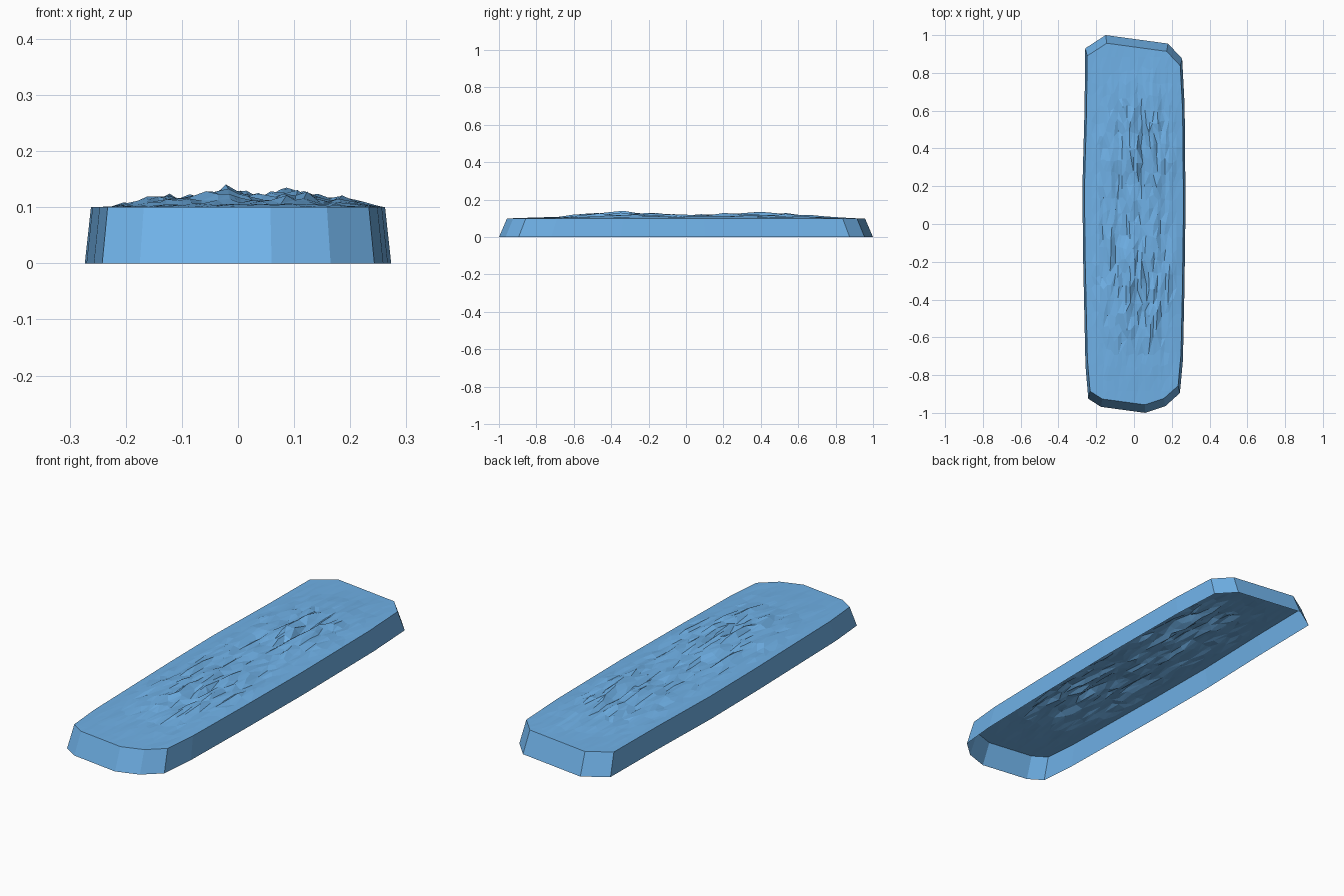
import bpy, bmesh, math, random
from mathutils import Vector, noise

if "Cube" in bpy.data.objects:
    bpy.data.objects.remove(bpy.data.objects["Cube"])

random.seed(4)

# Base outline, counter-clockwise seen from above
outline = [(-0.15, 1.0), (-0.258, 0.93), (-0.262, 0.6), (-0.273, 0.2), (-0.27, -0.15),
           (-0.257, -0.75), (-0.242, -0.925), (-0.175, -0.968), (0.06, -1.0), (0.165, -0.965),
           (0.243, -0.895), (0.259, -0.72), (0.267, -0.35), (0.273, 0.1), (0.268, 0.63),
           (0.255, 0.875), (0.18, 0.955)]
RIM = 0.1

bm = bmesh.new()
layer = bm.faces.layers.int.new("top")
lower = [bm.verts.new((x, y, 0)) for x, y in outline]
upper = [bm.verts.new((x * 0.96, y * 0.957, RIM)) for x, y in outline]

# Sloping side walls, open underneath
n = len(outline)
for i in range(n):
    j = (i + 1) % n
    bm.faces.new((lower[i], lower[j], upper[j], upper[i]))

# Top slab, sliced into long narrow cells
top = bm.faces.new(upper)
top[layer] = 1


def slice_top(co, normal):
    faces = [f for f in bm.faces if f[layer]]
    geom = list({e for f in faces for e in f.edges}) + faces
    geom += list({v for f in faces for v in f.verts})
    bmesh.ops.bisect_plane(bm, geom=geom, dist=1e-5, plane_co=co, plane_no=normal)


for i in range(-11, 12):
    slice_top((i * 0.0205, 0, 0), (1, 0, 0))
for i in range(-13, 14):
    slice_top((0, i * 0.068, 0), (0, 1, 0))


# Rough stone relief: lengthwise ridges fading out towards the rim
def relief(x, y):
    ex = max(0, 1 - (abs(x - 0.01) / 0.24) ** 3)
    ey = max(0, 1 - (abs(y) / 0.92) ** 2.2)
    swell = 0.75 + 0.25 * math.cos(2 * math.pi * (y - 0.5) / 0.86)
    ridges = 0.005 * math.cos(2 * math.pi * (x - 0.1) / 0.115)
    coarse = noise.noise(Vector((x * 11 + 3, y * 3, 1.7)))
    fine = noise.noise(Vector((x * 38, y * 10, 5.3)))
    h = 0.025 + 0.015 * coarse + 0.026 * fine + ridges + 0.025 * x
    return min(0.041, max(0, ex * ey * swell * h))


for v in bm.verts:
    if v.link_faces and all(f[layer] for f in v.link_faces):
        if abs(v.co.x) < 0.22 and abs(v.co.y) < 0.85:
            v.co.x += random.uniform(-0.006, 0.006)
            v.co.y += random.uniform(-0.02, 0.02)
        v.co.z = RIM + relief(v.co.x, v.co.y)

bmesh.ops.triangulate(bm, faces=[f for f in bm.faces if f[layer]])
bmesh.ops.recalc_face_normals(bm, faces=bm.faces[:])
# Keep the outside facing out
bm.normal_update()
if sum(f.normal.z for f in bm.faces) < 0:
    bmesh.ops.reverse_faces(bm, faces=bm.faces[:])

mesh = bpy.data.meshes.new("stone_slab")
bm.to_mesh(mesh)
bm.free()

# Blue stone colour
blue = bpy.data.materials.new("blue_stone")
blue.diffuse_color = (0.16, 0.44, 0.80, 1)
blue.use_nodes = True
blue.node_tree.nodes["Principled BSDF"].inputs["Base Color"].default_value = blue.diffuse_color
mesh.materials.append(blue)
bpy.context.collection.objects.link(bpy.data.objects.new("stone_slab", mesh))
